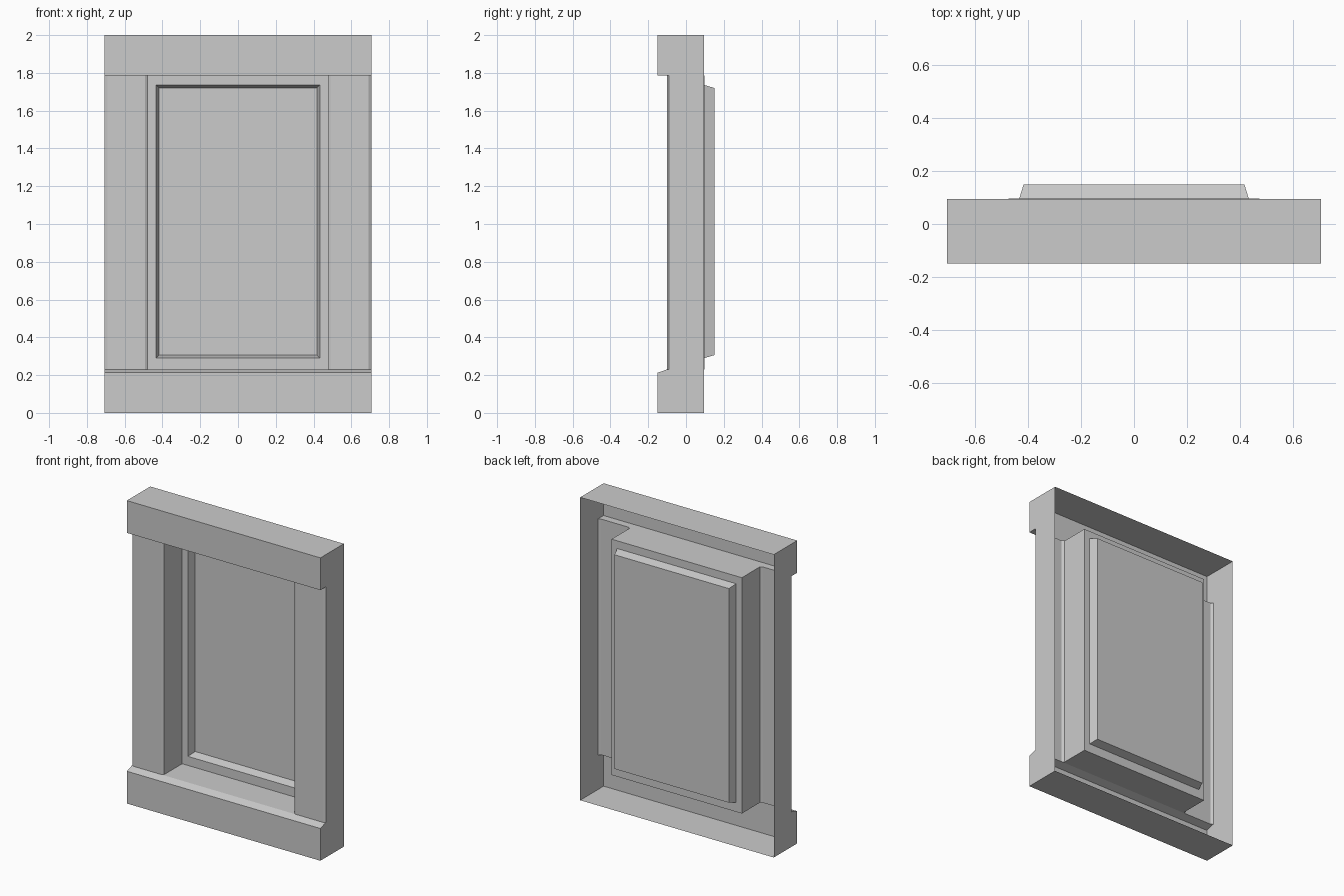
import bpy, bmesh
from mathutils import Vector

if "Cube" in bpy.data.objects:
    bpy.data.objects.remove(bpy.data.objects["Cube"])

W, TOP = 0.707, 2.0                 # half width, height
FRONT, FACE, EDGE = -0.15, -0.10, -0.09   # rail face, stile face, stile bevel depth
OPEN_BACK, RING, BACK = 0.094, 0.097, 0.15
LIP, SILL, HEAD = 0.213, 0.23, 1.787      # bottom rail lip, sill and head heights
INNER = 0.476

# outside edge to recess, as seen from above (right half)
STILE = [(W, EDGE), (0.692, FACE), (0.492, FACE), (INNER, EDGE), (INNER, RING)]


def make(name, faces):
    """Open sheet from (points, facing direction) pairs."""
    bm = bmesh.new()
    for pts, facing in faces:
        f = bm.faces.new([bm.verts.new(p) for p in pts])
        f.normal_update()
        if f.normal.dot(Vector(facing)) < 0:
            f.normal_flip()
    bmesh.ops.remove_doubles(bm, verts=bm.verts, dist=0.0005)
    me = bpy.data.meshes.new(name)
    bm.to_mesh(me)
    bm.free()
    ob = bpy.data.objects.new(name, me)
    bpy.context.collection.objects.link(ob)
    return ob


def front_quad(z0, z1):
    return [(-W, FRONT, z0), (W, FRONT, z0), (W, FRONT, z1), (-W, FRONT, z1)]


def flat_quad(z):
    return [(-W, FRONT, z), (W, FRONT, z), (W, OPEN_BACK, z), (-W, OPEN_BACK, z)]


def ledge(z, y):
    """Rail surface following the stile outline into the recess."""
    outline = STILE + [(-x, yy) for x, yy in reversed(STILE)]
    return [(-W, y, z), (W, y, z)] + [(x, yy, z) for x, yy in outline]


# top rail, open at the back
make("top_rail", [
    (front_quad(HEAD, TOP), (0, -1, 0)),
    (flat_quad(TOP), (0, 0, 1)),
    (ledge(HEAD, FRONT), (0, 0, -1)),
])

# bottom rail with sloping lip; ledge parts are split around the stile faces
corner = [(W, FACE, SILL), (0.692, FACE, SILL), (W, EDGE, SILL)]
floor = [(-0.492, FACE, SILL), (0.492, FACE, SILL), (INNER, EDGE, SILL),
         (INNER, RING, SILL), (-INNER, RING, SILL), (-INNER, EDGE, SILL)]
make("bottom_rail", [
    (front_quad(0, LIP), (0, -1, 0)),
    (flat_quad(0), (0, 0, -1)),
    ([(-W, FRONT, LIP), (W, FRONT, LIP), (W, FACE, SILL), (-W, FACE, SILL)], (0, -1, 3)),
    (floor, (0, 0, 1)),
    (corner, (0, 0, 1)),
    ([(-x, y, z) for x, y, z in corner], (0, 0, 1)),
])

# stiles with bevelled edges, and the stepped outer side walls
side = [(FRONT, 0), (OPEN_BACK, 0), (OPEN_BACK, TOP), (FRONT, TOP), (FRONT, HEAD),
        (EDGE, HEAD), (EDGE, SILL), (FACE, SILL), (FRONT, LIP)]
for label, s in (("right", 1), ("left", -1)):
    strips = []
    for i, ((x0, y0), (x1, y1)) in enumerate(zip(STILE, STILE[1:])):
        quad = [(s * x0, y0, SILL), (s * x1, y1, SILL),
                (s * x1, y1, HEAD), (s * x0, y0, HEAD)]
        strips.append((quad, (-s, 0, 0) if i == 3 else (0, -1, 0)))
    make(label + "_stile", strips)
    make(label + "_side_wall", [([(s * W, y, z) for y, z in side], (s, 0, 0))])

# recessed panel: flat border, bevelled surround, back sheet
def rect(x, y, z0, z1):
    return [(-x, y, z0), (x, y, z0), (x, y, z1), (-x, y, z1)]


rings = [rect(INNER, RING, SILL, HEAD), rect(0.434, RING, 0.29, 1.736),
         rect(0.418, BACK, 0.306, 1.72)]
panel = [(rings[-1], (0, -1, 0))]
for a, b in zip(rings, rings[1:]):
    for i in range(4):
        j = (i + 1) % 4
        panel.append(([a[i], a[j], b[j], b[i]], (0, -1, 0)))
make("recessed_panel", panel)
